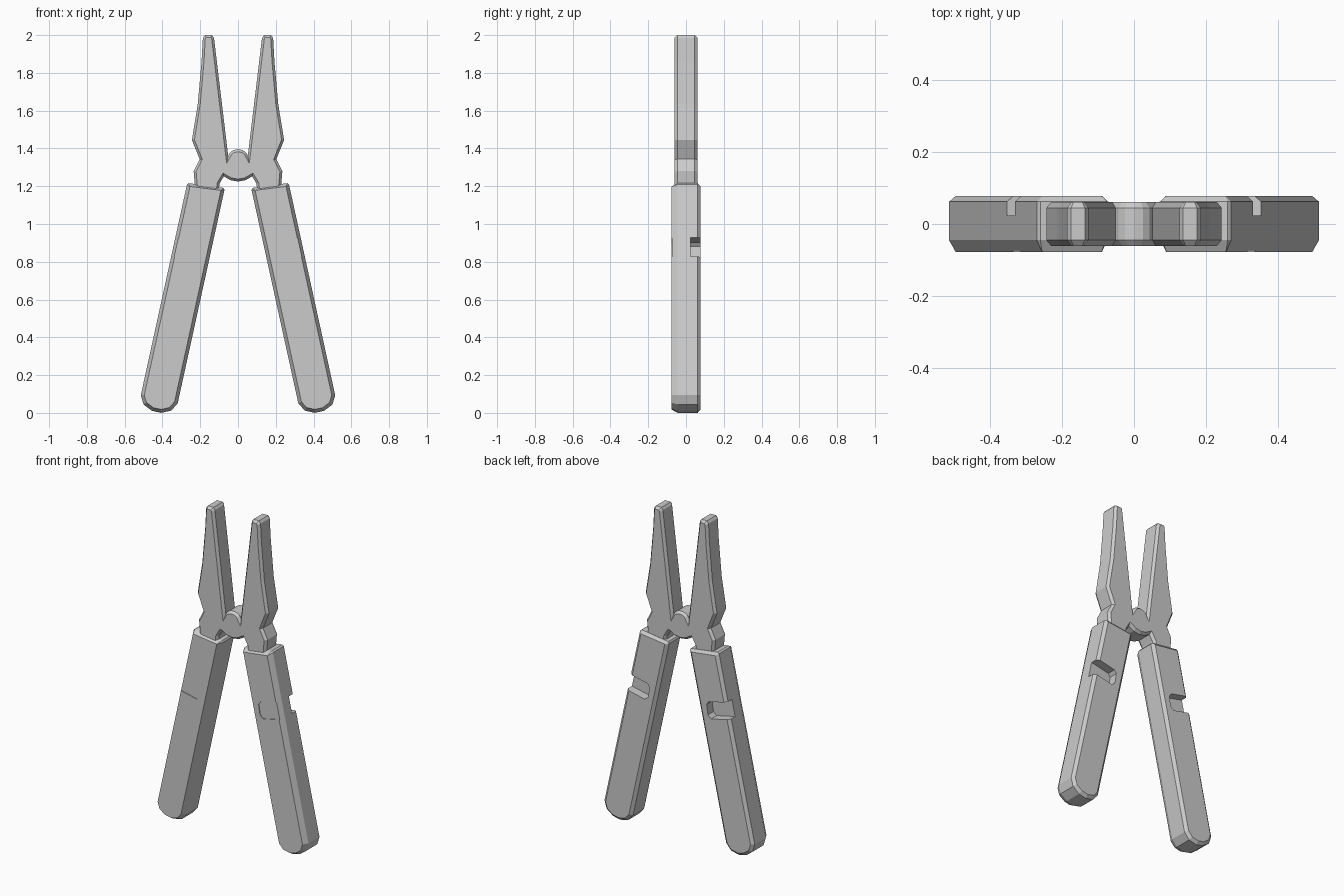
import bpy, bmesh
from math import sin, cos, radians
from mathutils import Vector

if "Cube" in bpy.data.objects:
    bpy.data.objects.remove(bpy.data.objects["Cube"])


def inset(pts, d):
    """Offset a closed 2D outline inwards by d with mitred corners."""
    v = [Vector(p) for p in pts]
    n = len(v)
    area = sum(v[i].x * v[(i + 1) % n].y - v[(i + 1) % n].x * v[i].y for i in range(n))
    s = 1 if area > 0 else -1
    out = []
    for i in range(n):
        a = (v[i] - v[i - 1]).normalized()
        b = (v[(i + 1) % n] - v[i]).normalized()
        na, nb = Vector((-a.y, a.x)) * s, Vector((-b.y, b.x)) * s
        out.append(tuple(v[i] + (na + nb) * (d / (1 + na.dot(nb)))))
    return out


def slab(name, pts, layers):
    """Stack an xz outline along y; layers are (y, inset) pairs."""
    bm = bmesh.new()
    rings = []
    for y, d in layers:
        ring = inset(pts, d) if d else pts
        rings.append([bm.verts.new((x, y, z)) for x, z in ring])
    n = len(pts)
    for r0, r1 in zip(rings, rings[1:]):
        for i in range(n):
            j = (i + 1) % n
            bm.faces.new((r0[i], r0[j], r1[j], r1[i]))
    bm.faces.new(rings[0])
    bm.faces.new(rings[-1])
    bmesh.ops.recalc_face_normals(bm, faces=bm.faces)
    me = bpy.data.meshes.new(name)
    bm.to_mesh(me)
    bm.free()
    ob = bpy.data.objects.new(name, me)
    bpy.context.collection.objects.link(ob)
    return ob


def cut(ob, cutter):
    mod = ob.modifiers.new("cut", 'BOOLEAN')
    mod.operation = 'DIFFERENCE'
    mod.solver = 'EXACT'
    mod.object = cutter
    bpy.context.view_layer.objects.active = ob
    bpy.ops.object.modifier_apply(modifier=mod.name)
    bpy.data.objects.remove(cutter)


# Jaws, pivot and tangs: one mirrored outline, chamfered front and back
half = [(0, 1.396), (.025, 1.391), (.043, 1.378), (.052, 1.362),
        (.127, 1.985), (.137, 2.0), (.175, 2.0), (.186, 1.985),
        (.193, 1.86), (.213, 1.635), (.244, 1.445), (.203, 1.343),
        (.235, 1.28), (.228, 1.20), (.225, 1.13), (.108, 1.13),
        (.097, 1.215), (.075, 1.252), (.04, 1.232), (0, 1.225)]
outline = half + [(-x, z) for x, z in half[-2:0:-1]]
slab("plier_jaws", outline,
     [(-.061, .013), (-.045, 0), (.045, 0), (.061, .013)])

# Handles: tilted bars with a rounded foot, drawn in (across, along) coordinates
TILT = radians(12.36)
grip = [(.1, 0), (.1, 1.142), (.092, 1.151), (-.092, 1.166), (-.1, 1.157),
        (-.1, 0), (-.075, .045), (-.025, .068), (.025, .068), (.075, .045)]
grip = [(u, v if i < 6 else -v) for i, (u, v) in enumerate(grip)]
notch = [(.2, .752), (.2, .855), (-.025, .855), (-.043, .838),
         (-.047, .775), (-.03, .752)]


def place(pts, side):
    return [(side * (.417 + u * cos(TILT) - v * sin(TILT)),
             .072 + u * sin(TILT) + v * cos(TILT)) for u, v in pts]


for side, word in ((-1, "left"), (1, "right")):
    handle = slab(word + "_handle", place(grip, side),
                  [(-.078, .018), (-.045, 0), (.062, 0), (.078, .018)])
    # Deep thumb notch on the back, shallow matching recess on the front
    for y0, y1 in ((.024, .2), (-.2, -.074)):
        cut(handle, slab("notch_cutter", place(notch, side), [(y0, 0), (y1, 0)]))
